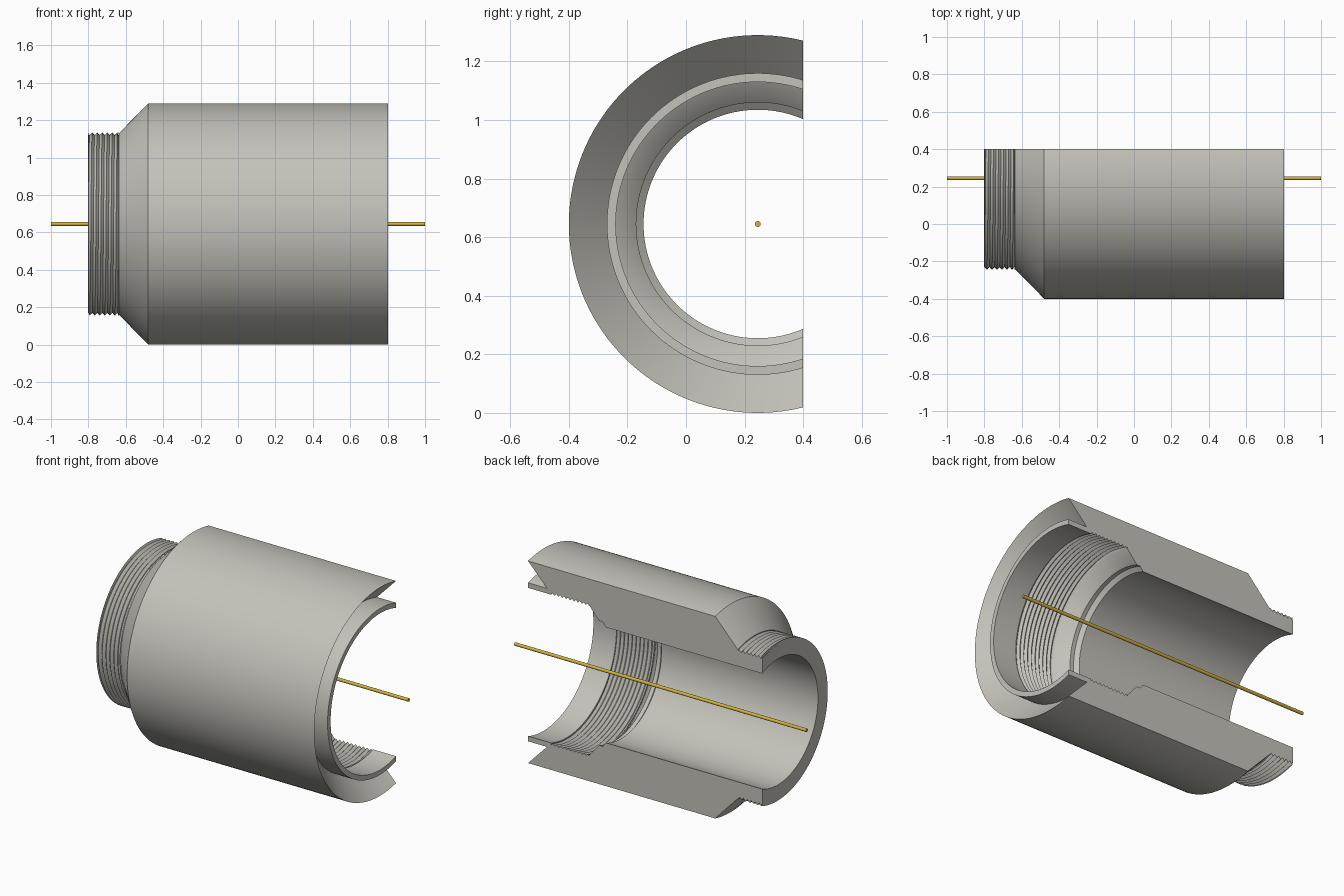
import bpy
import bmesh
import math

cube = bpy.data.objects.get("Cube")
if cube:
    bpy.data.objects.remove(cube, do_unlink=True)

AXIS_Y, AXIS_Z = 0.245, 0.645   # the centre line runs along x
CUT = 0.155                     # section plane, measured behind the centre line
PITCH = 0.027
STEPS = 96


def material(name, colour):
    mat = bpy.data.materials.new(name)
    mat.use_nodes = True
    mat.diffuse_color = (*colour, 1)
    mat.node_tree.nodes["Principled BSDF"].inputs["Base Color"].default_value = (*colour, 1)
    return mat


def thread(start, end, root, crest, turn):
    """Zigzag between two x positions, advanced along x by the turn."""
    low, high = min(start, end), max(start, end)
    count = 2 * math.ceil((high - low) / PITCH) + 2
    points = []
    for i in range(-2, count):
        x = low + (i / 2 + turn) * PITCH
        points.append((min(max(x, low), high), crest if i % 2 else root))
    return points if end > start else points[::-1]


def profile(turn):
    """Closed outline of the wall as (x, radius) pairs."""
    outside = [(-0.803, 0.477)] + thread(-0.8, -0.64, 0.475, 0.49, turn)
    shoulder = [(-0.635, 0.487), (-0.48, 0.645), (0.803, 0.645)]
    groove = [(0.673, 0.515), (0.803, 0.515), (0.803, 0.485)]
    socket = [(0.65, 0.485)] + thread(0.645, 0.385, 0.498, 0.485, turn)
    bore = [(0.38, 0.485), (0.315, 0.415), (0.29, 0.415), (0.27, 0.39), (-0.803, 0.39)]
    return outside + shoulder + groove + socket + bore


# Threaded sleeve: the outline swept round until every point meets the section plane
bm = bmesh.new()
rings = []
for s in range(STEPS + 1):
    t = 2 * s / STEPS - 1
    ring = []
    for x, r in profile(t * 0.29):
        angle = t * math.acos(-CUT / r)
        ring.append(bm.verts.new((x, AXIS_Y - r * math.cos(angle), AXIS_Z + r * math.sin(angle))))
    rings.append(ring)
for a, b in zip(rings, rings[1:]):
    for i in range(len(a)):
        j = (i + 1) % len(a)
        bm.faces.new((a[i], a[j], b[j], b[i]))
bm.faces.new(rings[0])
bm.faces.new(rings[-1])
bmesh.ops.remove_doubles(bm, verts=bm.verts, dist=0.0001)
bmesh.ops.recalc_face_normals(bm, faces=bm.faces)
mesh = bpy.data.meshes.new("threaded_sleeve")
bm.to_mesh(mesh)
bm.free()
sleeve = bpy.data.objects.new("threaded_sleeve", mesh)
bpy.context.collection.objects.link(sleeve)
mesh.materials.append(material("warm grey metal", (0.55, 0.54, 0.49)))

# Thin rod on the centre line
bpy.ops.mesh.primitive_cylinder_add(vertices=24, radius=0.01, depth=2,
                                    location=(0, AXIS_Y, AXIS_Z),
                                    rotation=(0, math.pi / 2, 0))
rod = bpy.context.object
rod.name = "centre_rod"
rod.data.materials.append(material("gold", (0.65, 0.45, 0.05)))

# Smooth the round walls, keep thread and section edges sharp
for obj in (sleeve, rod):
    bpy.ops.object.select_all(action="DESELECT")
    obj.select_set(True)
    bpy.context.view_layer.objects.active = obj
    bpy.ops.object.shade_smooth_by_angle(angle=math.radians(30))
